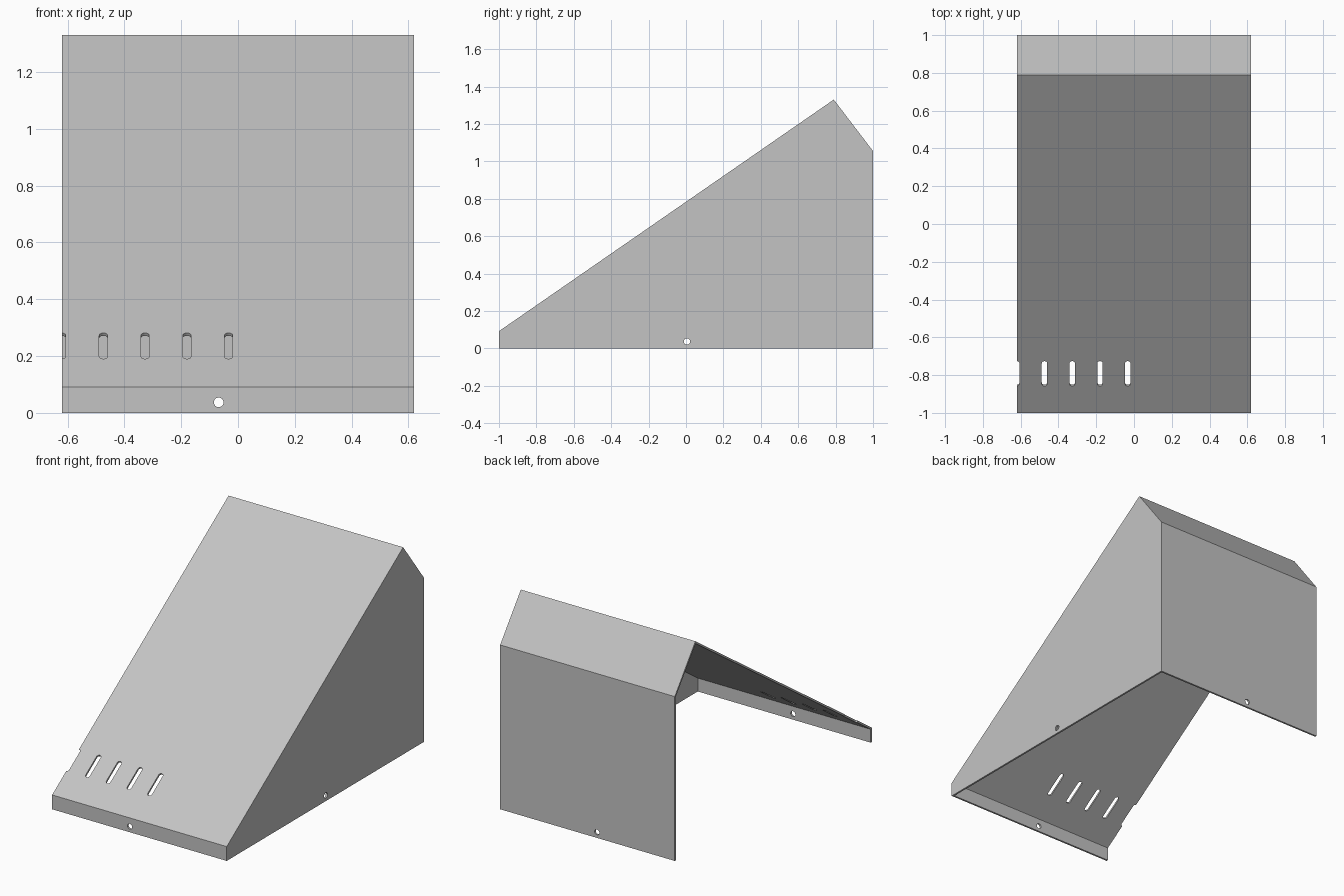
import bpy, bmesh, math
from mathutils import Vector, Matrix

if "Cube" in bpy.data.objects:
    bpy.data.objects.remove(bpy.data.objects["Cube"], do_unlink=True)

HALF_W = 0.62       # half width along x
T = 0.012           # sheet thickness
HOLE_R = 0.017
HOLE_Z = 0.037
SLOT_R = 0.0145
SLOT_STEP = 0.147

# One plain grey finish
grey = bpy.data.materials.new("grey sheet metal")
grey.use_nodes = True
colour = (0.55, 0.55, 0.55, 1)
grey.diffuse_color = colour
grey.node_tree.nodes["Principled BSDF"].inputs["Base Color"].default_value = colour


def prism(name, points, low, high, matrix):
    """Extrude a local XY outline along local Z from low to high."""
    bm = bmesh.new()
    face = bm.faces.new([bm.verts.new((p[0], p[1], low)) for p in points])
    new = bmesh.ops.extrude_face_region(bm, geom=[face])["geom"]
    bmesh.ops.translate(bm, vec=(0, 0, high - low),
                        verts=[v for v in new if isinstance(v, bmesh.types.BMVert)])
    bmesh.ops.recalc_face_normals(bm, faces=bm.faces)
    bm.transform(matrix)
    mesh = bpy.data.meshes.new(name)
    bm.to_mesh(mesh)
    bm.free()
    mesh.materials.append(grey)
    obj = bpy.data.objects.new(name, mesh)
    bpy.context.collection.objects.link(obj)
    return obj


def stadium(radius, half_length, steps=12):
    """Round-ended outline along local Y; a circle when half_length is 0."""
    pts = []
    for end in (0, 1):
        shift = -half_length if end else half_length
        count = steps + 1 if half_length else steps
        for i in range(count):
            a = math.pi * (end + i / steps)
            pts.append((radius * math.cos(a), radius * math.sin(a) + shift))
    return pts


def cut(target, cutter):
    mod = target.modifiers.new("cut", 'BOOLEAN')
    mod.operation = 'DIFFERENCE'
    mod.solver = 'EXACT'
    mod.object = cutter
    bpy.context.view_layer.objects.active = target
    bpy.ops.object.modifier_apply(modifier=mod.name)
    bpy.data.objects.remove(cutter, do_unlink=True)


ALONG_X = Matrix(((0, 0, 1, 0), (1, 0, 0, 0), (0, 1, 0, 0), (0, 0, 0, 1)))
ALONG_Y = ALONG_X @ ALONG_X

# Side outline (y, z): front lip, long slope, short rear slope, back panel
outline = [Vector(p) for p in ((-1, 0), (-1, 0.092), (0.79, 1.33), (1, 1.055), (1, 0))]


def inset(i):
    """Mitred inward offset of outline corner i."""
    a = (outline[i] - outline[i - 1]).normalized()
    b = (outline[i + 1] - outline[i]).normalized()
    n1, n2 = Vector((a.y, -a.x)), Vector((b.y, -b.x))
    return outline[i] + (n1 + n2) * T / (1 + n1.dot(n2))


# Folded cover: hollow, open at the bottom and on the -x side
cover = prism("folded_cover", outline, -HALF_W, HALF_W, ALONG_X)
inner = [(T - 1, -0.1)] + [inset(i) for i in (1, 2, 3)] + [(1 - T, -0.1)]
cut(cover, prism("inner_void", inner, -HALF_W - 0.1, HALF_W - T, ALONG_X))

# Fixing holes through the front lip, back panel and side panel
circle = stadium(HOLE_R, 0)
cut(cover, prism("lip_and_back_hole", circle, -1.1, 1.1,
                 Matrix.Translation((-0.068, 0, HOLE_Z)) @ ALONG_Y))
cut(cover, prism("side_hole", circle, HALF_W - 0.1, HALF_W + 0.1,
                 Matrix.Translation((0, 0.005, HOLE_Z)) @ ALONG_X))

# Row of slots in the slope, the last one breaking the open edge
run = outline[2] - outline[1]
tilt = Matrix.Rotation(math.atan2(run.y, run.x), 4, 'X')
slot_y = -0.792
slot_z = outline[1].y + (slot_y + 1) * run.y / run.x
for i in range(5):
    place = Matrix.Translation((-0.033 - i * SLOT_STEP, slot_y, slot_z)) @ tilt
    cut(cover, prism("slot", stadium(SLOT_R, 0.08 - SLOT_R), -0.05, 0.05, place))
